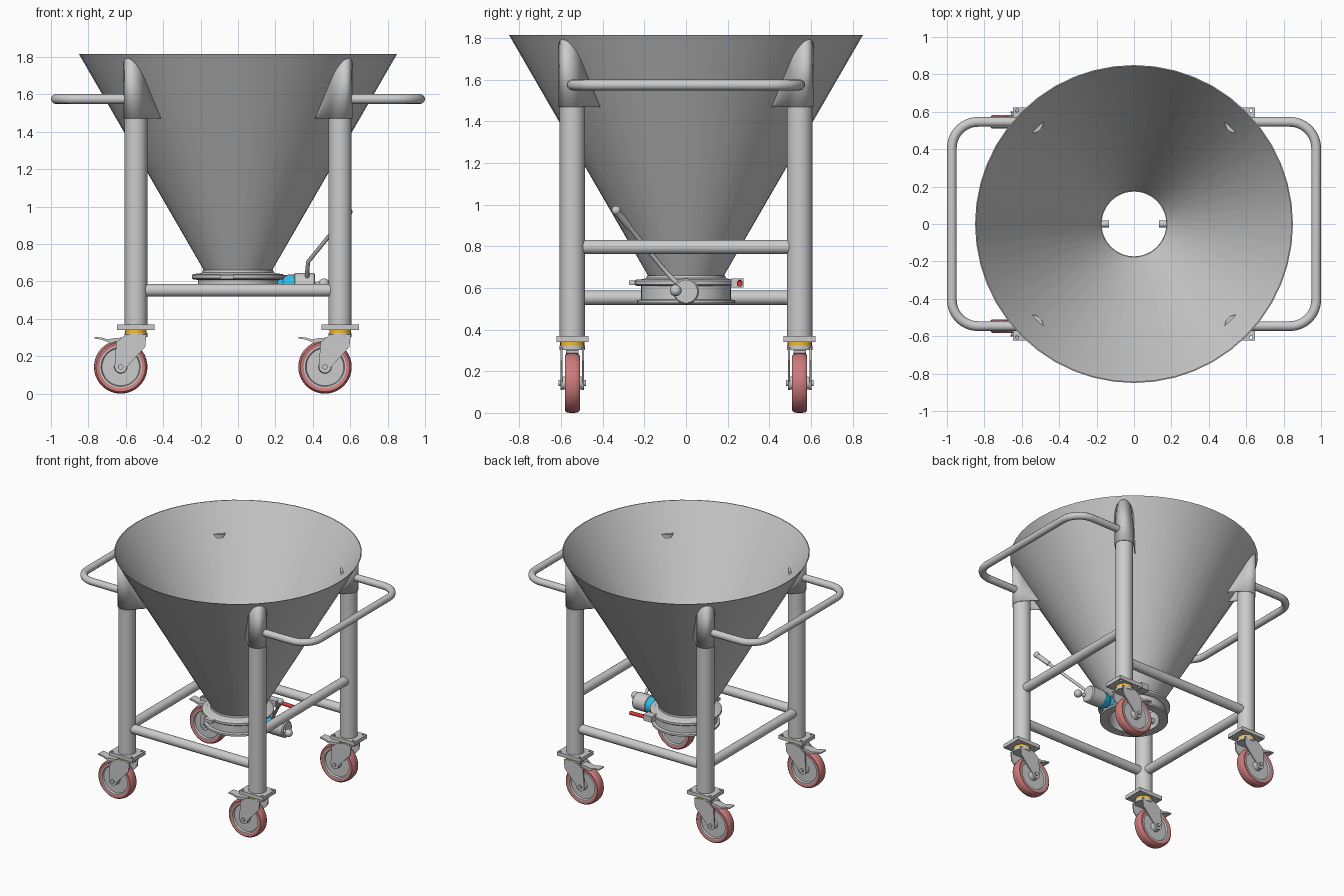
import bpy, bmesh
from math import sin, cos, pi, sqrt, radians
from mathutils import Matrix, Vector

if "Cube" in bpy.data.objects:
    bpy.data.objects.remove(bpy.data.objects["Cube"])

def material(name, rgb):
    m = bpy.data.materials.new(name)
    m.diffuse_color = (*rgb, 1)
    m.use_nodes = True
    m.node_tree.nodes["Principled BSDF"].inputs["Base Color"].default_value = m.diffuse_color
    return m

RED = material("tyre_red", (0.62, 0.2, 0.2))
ORANGE = material("bearing_orange", (0.9, 0.5, 0.03))
BLUE = material("actuator_blue", (0.03, 0.5, 0.8))
BRIGHT_RED = material("clamp_red", (0.7, 0.04, 0.04))

def finish(name, bm, loc=(0, 0, 0), mat=None, rot=None):
    bmesh.ops.recalc_face_normals(bm, faces=bm.faces)
    me = bpy.data.meshes.new(name)
    bm.to_mesh(me)
    bm.free()
    return place(name, me, loc, mat, rot)

def place(name, me, loc, mat=None, rot=None):
    ob = bpy.data.objects.new(name, me)
    bpy.context.collection.objects.link(ob)
    ob.matrix_world = Matrix.Translation(loc) @ (rot or Matrix()).to_4x4()
    if mat:
        me.materials.append(mat)
    return ob

def lathe(name, profile, loc=(0, 0, 0), mat=None, axis=(0, 0, 1), seg=32, closed=True):
    """Revolve (radius, height) points about an axis."""
    bm = bmesh.new()
    rings = [[bm.verts.new((r * cos(2 * pi * i / seg), r * sin(2 * pi * i / seg), z))
              for i in range(seg)] for r, z in profile]
    n = len(rings)
    for k in range(n if closed else n - 1):
        a, b = rings[k], rings[(k + 1) % n]
        for i in range(seg):
            j = (i + 1) % seg
            bm.faces.new((a[i], a[j], b[j], b[i]))
    if not closed:
        bm.faces.new(rings[0])
        bm.faces.new(rings[-1])
    rot = Vector((0, 0, 1)).rotation_difference(Vector(axis)).to_matrix()
    return finish(name, bm, loc, mat, rot)

def rod(name, a, b, r, mat=None, seg=24):
    a, b = Vector(a), Vector(b)
    return lathe(name, [(r, 0), (r, (b - a).length)], a, mat, b - a, seg, False)

def prism(name, pts, y0, y1, loc=(0, 0, 0), mat=None):
    """Extrude an x-z outline along y."""
    bm = bmesh.new()
    f = bm.faces.new([bm.verts.new((x, y0, z)) for x, z in pts])
    ext = bmesh.ops.extrude_face_region(bm, geom=[f])["geom"]
    bmesh.ops.translate(bm, vec=(0, y1 - y0, 0), verts=[v for v in ext if isinstance(v, bmesh.types.BMVert)])
    bm.faces.new([v for v in f.verts]) if not f.is_valid else None
    return finish(name, bm, loc, mat)

def box(name, loc, size, mat=None):
    x, y, z = (s / 2 for s in size)
    return prism(name, [(-x, -z), (x, -z), (x, z), (-x, z)], -y, y, loc, mat)

def ball(name, loc, r):
    bm = bmesh.new()
    bmesh.ops.create_uvsphere(bm, u_segments=20, v_segments=12, radius=r)
    return finish(name, bm, loc)

def curve_mesh(name, splines, loc=(0, 0, 0), bevel=0, extrude=0):
    """Bent tube (bevel) or flat filled plate with holes (extrude), turned into a mesh."""
    cu = bpy.data.curves.new(name, 'CURVE')
    cu.dimensions = '3D' if bevel else '2D'
    cu.bevel_depth, cu.bevel_resolution, cu.extrude = bevel, 4, extrude
    if bevel:
        cu.use_fill_caps = True
    else:
        cu.fill_mode = 'BOTH'
    for pts in splines:
        sp = cu.splines.new('POLY')
        sp.points.add(len(pts) - 1)
        for p, q in zip(sp.points, pts):
            p.co = (*q, 1)
        sp.use_cyclic_u = not bevel
    ob = place(name, cu, loc)
    bpy.ops.object.select_all(action='DESELECT')
    ob.select_set(True)
    bpy.context.view_layer.objects.active = ob
    bpy.ops.object.convert(target='MESH')

# Hopper cone, open at both ends
R0, Z0, R1, Z1 = 0.18, 0.655, 0.85, 1.815
def cone_z(r):
    return Z0 + (r - R0) * (Z1 - Z0) / (R1 - R0)
lathe("hopper_cone", [(R0, Z0), (R1, Z1), (R1 - .006, Z1), (R0 - .006, Z0)], seg=48)

# Outlet valve body with clamp ring
lathe("valve_body", [(.173, .66), (.188, .66), (.19, .648), (.215, .64), (.215, .545), (.235, .541),
                     (.235, .527), (.173, .527)], seg=48)
lathe("clamp_ring", [(.21, .608), (.238, .61), (.247, .617), (.247, .633), (.238, .64), (.21, .642)], seg=48)
box("clamp_hinge", (-.06, -.252, .624), (.07, .045, .022))
box("clamp_lug", (.13, .245, .624), (.07, .06, .045))
rod("clamp_screw", (.1, .258, .624), (.19, .258, .624), .012)
rod("clamp_handle", (.17, .258, .624), (.285, .258, .62), .014, BRIGHT_RED)
for s in (-1, 1):
    rod("valve_pivot", (s * .2, 0, .58), (s * .135, 0, .58), .018)

# Actuator and hand lever on the right side
lathe("actuator_mount", [(.045, .2), (.04, .24), (.058, .27), (.058, .335)], (0, 0, .58), BLUE, (1, 0, 0), closed=False)
lathe("actuator_head", [(.055, .3), (.062, .305), (.062, .405), (.055, .413)], (0, 0, .583), None, (1, 0, 0), closed=False)
rod("knob_stem", (.4, -.03, .585), (.46, -.05, .588), .012)
ball("actuator_knob", (.46, -.05, .588), .028)
curve_mesh("hand_lever", [[(.37, -.03, .61), (.37, -.075, .655), (.375, -.12, .705), (.59, -.335, .97)]], bevel=.011)
rod("lever_grip", (.53, -.277, .898), (.59, -.335, .97), .017)
ball("lever_tip", (.59, -.335, .972), .022)

# Frame rails (the right one sits higher)
L = .546
for s in (-1, 1):
    rod("cross_rail", (-L, s * L, .553), (L, s * L, .553), .034)
rod("left_rail", (-L, -L, .553), (-L, L, .553), .034)
rod("right_rail", (L, -L, .797), (L, L, .797), .034)

# Push handles
for s in (-1, 1):
    path = [(s * L, -L, 1.575)]
    for k in (-1, 1):
        arc = [(s * (.834 + .14 * sin(a)), k * (L - .14 + .14 * cos(a)), 1.575)
               for a in (pi / 2 * i / 10 for i in range(11))]
        path += arc if k < 0 else arc[::-1]
    path.append((s * L, L, 1.575))
    curve_mesh("push_handle", [path], bevel=.026)

def saddle(sx, sy):
    """U-shaped sleeve round the leg top, trimmed to the cone."""
    s, c = .066, L * sqrt(2)
    n = 8
    side = [(.65 + (c - .65) * i / n, s) for i in range(n)]
    arc = [(c + s * sin(a), s * cos(a)) for a in (pi * i / 20 for i in range(21))]
    pts = side + arc + [(u, -v) for u, v in side[::-1]]
    bm = bmesh.new()
    cols = []
    for u, v in pts:
        x, y = sx * (u - v) / sqrt(2), sy * (u + v) / sqrt(2)
        top = max(1.475, cone_z(sqrt(u * u + v * v)) - .002)
        cols.append((bm.verts.new((x, y, 1.47)), bm.verts.new((x, y, top))))
    for a, b in zip(cols, cols[1:]):
        bm.faces.new((a[0], b[0], b[1], a[1]))
    ob = finish("leg_saddle", bm)
    ob.modifiers.new("thickness", 'SOLIDIFY').thickness = .004

def caster(x, y):
    """Swivel caster trailing towards -x."""
    hole = lambda cx, cy: [(cx + .009 * cos(pi * i / 6), cy + .009 * sin(pi * i / 6), 0) for i in range(12)]
    outline = [(-.1, -.077, 0), (.1, -.077, 0), (.1, .077, 0), (-.1, .077, 0)]
    curve_mesh("caster_plate", [outline] + [hole(a, b) for a in (-.08, .08) for b in (-.06, .06)],
               (x, y, .355), extrude=.014)
    rod("swivel_bearing", (x, y, .322), (x, y, .343), .058, ORANGE)
    rod("fork_crown", (x, y, .302), (x, y, .324), .062)
    wx, wz = -.081, .143
    fork = [(.056, .315), (-.055, .315), (-.105, .275), (wx - .033, wz)]
    fork += [(wx - .033 * cos(a), wz - .033 * sin(a)) for a in (pi * i / 8 for i in range(1, 9))]
    fork += [(.05, .25)]
    for s in (-1, 1):
        prism("fork_side", fork, s * .047, s * .056, (x, y, 0))
    w = (x + wx, y, wz)
    lathe("tyre", [(.114, -.033), (.132, -.036), (.14, -.028), (.143, -.012), (.143, .012), (.14, .028),
                   (.132, .036), (.114, .033)], w, RED, (0, 1, 0), 40)
    lathe("wheel_rim", [(.03, -.046), (.035, -.02), (.1, -.02), (.105, -.033), (.116, -.033), (.116, .033),
                        (.105, .033), (.1, .02), (.035, .02), (.03, .046)], w, None, (0, 1, 0), 40, False)
    rod("axle", (w[0], y - .066, wz), (w[0], y + .066, wz), .014)
    # Brake pedal above the tyre
    pedal = [(-.07, .3), (-.115, .297), (-.15, .29), (-.185, .3), (-.222, .303), (-.222, .295),
             (-.185, .289), (-.15, .276), (-.115, .26), (-.07, .288)]
    prism("brake_pedal", pedal, -.03, .03, (x, y, 0))

# Four legs with saddles and casters
for sx in (-1, 1):
    for sy in (-1, 1):
        rod("leg", (sx * L, sy * L, .36), (sx * L, sy * L, 1.62), .061, seg=32)
        saddle(sx, sy)
        caster(sx * L, sy * L)

# Smooth shading with sharp edges kept
bpy.ops.object.select_all(action='SELECT')
bpy.context.view_layer.objects.active = bpy.context.selected_objects[0]
bpy.ops.object.shade_smooth_by_angle(angle=radians(35))
